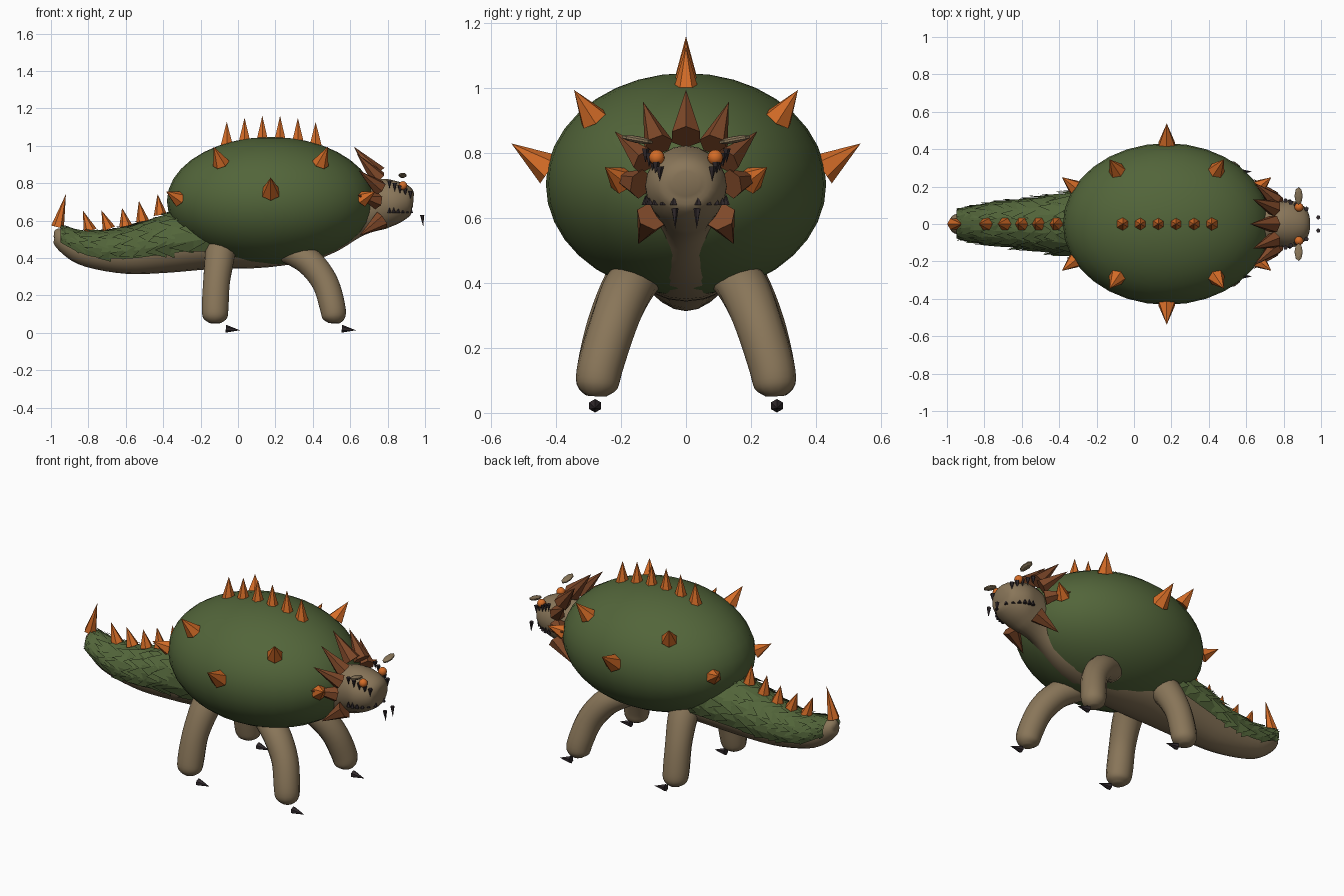
import bpy, bmesh, math, random
from mathutils import Vector, Matrix

random.seed(4)
cube = bpy.data.objects.get("Cube")
if cube:
    bpy.data.objects.remove(cube)


def material(name, r, g, b):
    m = bpy.data.materials.new(name)
    m.use_nodes = True
    m.diffuse_color = (r, g, b, 1)
    bsdf = next(n for n in m.node_tree.nodes if n.type == 'BSDF_PRINCIPLED')
    bsdf.inputs["Base Color"].default_value = (r, g, b, 1)
    bsdf.inputs["Roughness"].default_value = 0.8
    return m


GREEN = material("moss_green", 0.085, 0.13, 0.042)
TAN = material("skin_tan", 0.25, 0.18, 0.1)
ORANGE = material("spike_orange", 0.66, 0.15, 0.02)
BROWN = material("collar_brown", 0.21, 0.065, 0.022)
DARK = material("claw_dark", 0.03, 0.022, 0.025)


def finish(name, bm, mat, smooth=False):
    bmesh.ops.recalc_face_normals(bm, faces=bm.faces[:])
    mesh = bpy.data.meshes.new(name)
    bm.to_mesh(mesh)
    bm.free()
    mesh.materials.append(mat)
    mesh.polygons.foreach_set("use_smooth", [smooth] * len(mesh.polygons))
    obj = bpy.data.objects.new(name, mesh)
    bpy.context.collection.objects.link(obj)
    return obj


def ellipsoid(name, center, radii, mat, segs, rings, roll=0, smooth=True):
    bm = bmesh.new()
    bmesh.ops.create_uvsphere(bm, u_segments=segs, v_segments=rings, radius=1)
    m = Matrix.Translation(center) @ Matrix.Rotation(roll, 4, 'X') @ Matrix.Diagonal((*radii, 1))
    bm.transform(m)
    return finish(name, bm, mat, smooth)


def spikes(name, items, mat, sides=6):
    """One object made of cones, each given as (base, tip, radius)."""
    bm = bmesh.new()
    for base, tip, r in items:
        base, tip = Vector(base), Vector(tip)
        axis = tip - base
        m = Matrix.Translation((base + tip) / 2) @ axis.to_track_quat('Z', 'Y').to_matrix().to_4x4()
        bmesh.ops.create_cone(bm, cap_ends=True, segments=sides, radius1=r, radius2=0,
                              depth=axis.length, matrix=m)
    return finish(name, bm, mat)


def both(items):
    """Mirror spike entries across the centre plane."""
    flip = lambda p: (p[0], -p[1], p[2])
    return items + [(flip(b), flip(t), r) for b, t, r in items]


def smooth_path(stations, steps):
    """Catmull-Rom interpolation of stations (x, y, z, ry, rz)."""
    s = [Vector(p) for p in stations]
    s = [s[0]] + s + [s[-1]]
    out = []
    for a, b, c, d in zip(s, s[1:], s[2:], s[3:]):
        for k in range(steps):
            t = k / steps
            out.append(0.5 * (2 * b + (c - a) * t + (2 * a - 5 * b + 4 * c - d) * t * t
                              + (3 * b - a - 3 * c + d) * t ** 3))
    return out + [s[-1]]


def tube(name, stations, mat, sides=16, steps=4):
    path = smooth_path(stations, steps)
    bm = bmesh.new()
    rings = []
    for i, p in enumerate(path):
        nxt, prv = path[min(i + 1, len(path) - 1)], path[max(i - 1, 0)]
        t = Vector((nxt - prv)[:3]).normalized()
        side = (Vector((0, 1, 0)) - t * t.y).normalized()
        up = t.cross(side)
        rings.append([bm.verts.new(Vector(p[:3]) + side * p[3] * math.cos(a) + up * p[4] * math.sin(a))
                      for a in (math.tau * k / sides for k in range(sides))])
    for r0, r1 in zip(rings, rings[1:]):
        for k in range(sides):
            j = (k + 1) % sides
            bm.faces.new((r0[k], r0[j], r1[j], r1[k]))
    bm.faces.new(rings[0])
    bm.faces.new(rings[-1])
    return finish(name, bm, mat, True)


# Body: one skin running from tail tip through belly and neck to the snout
body_profile = [(-.985, .525, .012, .012), (-.965, .52, .045, .045), (-.9, .48, .07, .07),
                (-.8, .44, .085, .088), (-.6, .435, .11, .12), (-.4, .46, .14, .14),
                (-.15, .48, .17, .14), (.15, .48, .17, .13), (.42, .54, .15, .14),
                (.62, .63, .1, .12), (.75, .685, .115, .135), (.84, .7, .125, .118),
                (.915, .71, .09, .08), (.938, .71, .04, .035)]
tube("body", [(x, 0, z, a, b) for x, z, a, b in body_profile], TAN, 20)

# Domed shell
ellipsoid("shell", (.175, 0, .705), (.555, .432, .342), GREEN, 32, 18)

# Legs, with one claw in front of each
for s, side in ((1, "left"), (-1, "right")):
    front = [(.27, .13, .44, .075, .07), (.38, .18, .38, .078, .075), (.465, .225, .27, .073, .072),
             (.505, .265, .14, .07, .07), (.512, .273, .08, .062, .062), (.512, .275, .052, .03, .03)]
    hind = [(-.09, .12, .47, .085, .085), (-.1, .18, .39, .078, .08), (-.115, .235, .27, .07, .073),
            (-.122, .265, .14, .07, .073), (-.122, .275, .08, .062, .065), (-.122, .277, .052, .03, .03)]
    for label, path in (("front", front), ("hind", hind)):
        tube(f"{side}_{label}_leg", [(x, s * y, *rest) for x, y, *rest in path], TAN, 14)

spikes("claws", both([((x, .28, .022), (x + .075, .28, .014), .021) for x in (-.065, .555)]), DARK)

# Shell spikes: a ridge on top and rows down each flank
ridge = []
for i in range(6):
    x = -.06 + .095 * i
    off = (x - .175) ** 2
    ridge.append(((x, 0, 1.02 - .35 * off), (x, 0, 1.162 - .6 * off), .038))
flank = [((.175, .42, .75), (.175, .538, .83), .052)]
for s in (-1, 1):
    flank.append(((.175 + .265 * s, .285, .905), (.175 + .305 * s, .345, .995), .046))
    flank.append(((.175 + .49 * s, .195, .715), (.175 + .56 * s, .25, .757), .044))
spikes("shell_ridge_spikes", ridge, ORANGE)
spikes("shell_flank_spikes", both(flank), ORANGE)

# Collar of swept-back spikes around the neck
collar = [((.75, .085, .825), (.635, .132, .958), .046), ((.755, .125, .775), (.645, .22, .868), .044),
          ((.74, .14, .705), (.64, .24, .735), .046), ((.77, .105, .605), (.65, .147, .52), .05)]
spikes("collar_spikes", both(collar) + [((.745, 0, .85), (.62, 0, .995), .05)], BROWN)

# Tail cover: an open sleeve over the top and sides
cover = smooth_path([(-.95, .51, .078, .065, 0), (-.8, .45, .108, .095, 0), (-.6, .445, .132, .12, 0),
                     (-.4, .48, .16, .148, 0), (-.15, .52, .2, .165, 0)], 3)


def cover_point(f, angle, lift=1.0):
    i = min(int(f), len(cover) - 2)
    x, z, a, b, _ = cover[i].lerp(cover[i + 1], f - i)
    return Vector((x, a * lift * math.cos(angle), z + b * lift * math.sin(angle)))


LOW, HIGH = math.radians(-24), math.radians(204)
bm = bmesh.new()
grid = [[bm.verts.new(cover_point(i, LOW + (HIGH - LOW) * k / 12)) for k in range(13)]
        for i in range(len(cover))]
for r0, r1 in zip(grid, grid[1:]):
    for k in range(12):
        bm.faces.new((r0[k], r0[k + 1], r1[k + 1], r1[k]))
finish("tail_cover", bm, GREEN)

# Overlapping pointed scales on the tail cover
bm = bmesh.new()
for row in range(12):
    for k in range(9):
        f = row + 0.9 + random.uniform(-.3, .3)
        a = LOW + (HIGH - LOW) * (k + random.uniform(.2, .8)) / 9
        w = random.uniform(.2, .32)
        corners = [cover_point(f, a - w, 1.01), cover_point(f, a + w, 1.01),
                   cover_point(max(f - random.uniform(1, 1.6), 0), a + random.uniform(-.15, .15), 1.13)]
        bm.faces.new([bm.verts.new(p) for p in corners])
finish("tail_scales", bm, GREEN)

# Tail spikes, with a taller one at the tip
tail = [((-.965, 0, .565), (-.92, 0, .742), .035)]
for base_x, base_z, tip_x, tip_z in ((-.79, .545, -.83, .655), (-.69, .555, -.73, .655),
                                     (-.6, .57, -.62, .668), (-.51, .595, -.53, .705),
                                     (-.415, .63, -.43, .742)):
    tail.append(((base_x, 0, base_z), (tip_x, 0, tip_z), .036))
spikes("tail_spikes", tail, ORANGE)

# Eyes and leaf-shaped ears
for s, side in ((1, "left"), (-1, "right")):
    ellipsoid(f"{side}_eye", (.882, s * .09, .787), (.024, .024, .024), ORANGE, 14, 8)
    ellipsoid(f"{side}_ear", (.88, s * .15, .842), (.023, .05, .011), TAN, 8, 5, s * .18, False)

# Teeth: upper row, lower row and two front fangs
upper, lower = [], []
for i in range(5):
    x, y = .81 + .028 * i, .125 - .011 * i
    z = .815 - .014 * i
    upper.append(((x, y, z), (x, y, z - .045), .013))
for i in range(6):
    x, y = .81 + .023 * i, .125 - .0035 * i ** 2
    lower.append(((x, y, .64), (x, y, .672), .012))
fangs = [((.985, .035, .63), (.99, .033, .568), .012)]
spikes("upper_teeth", both(upper), DARK, 5)
spikes("lower_teeth", both(lower), DARK, 5)
spikes("fangs", both(fangs), DARK, 5)
